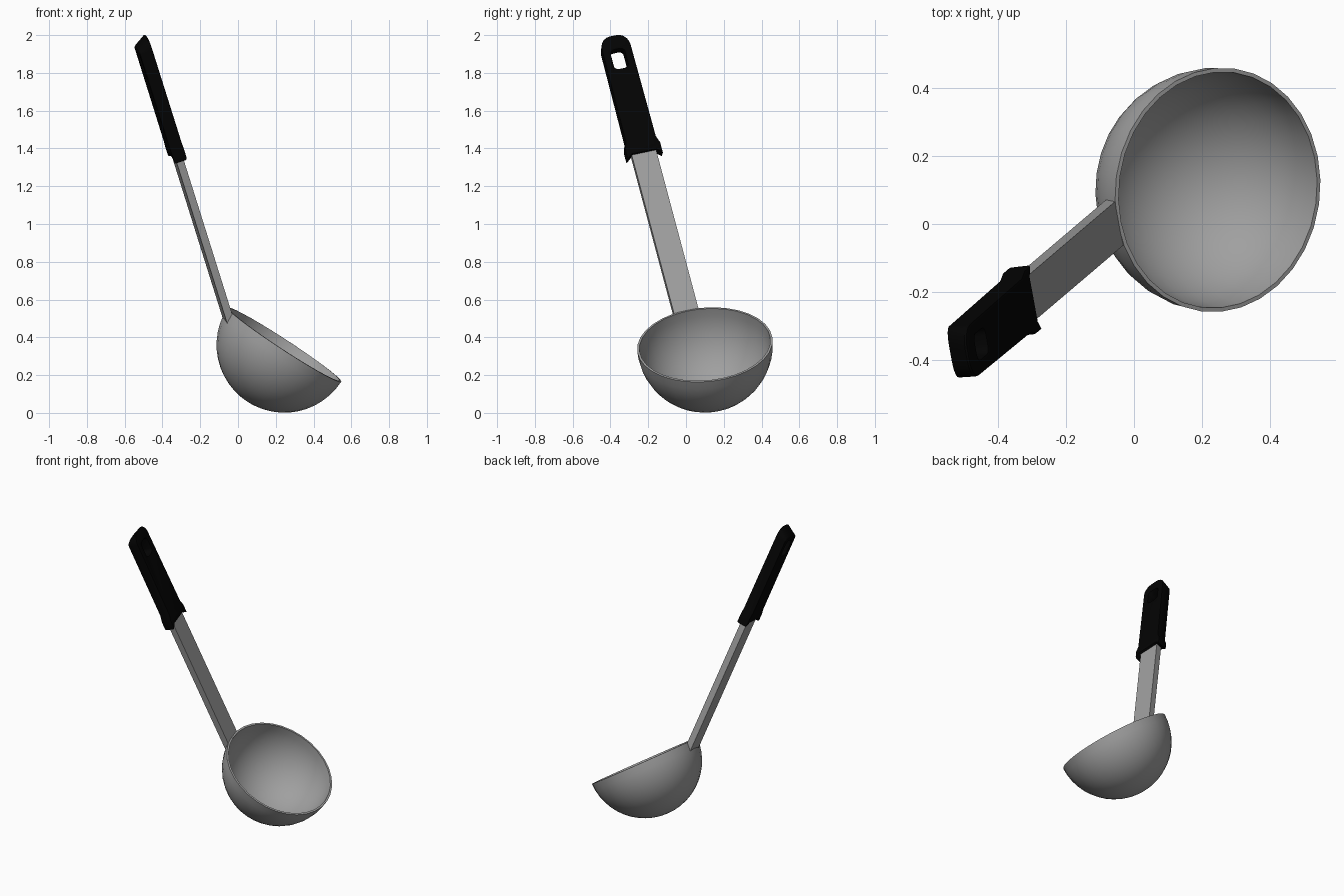
import bpy, bmesh, math
from mathutils import Vector, Matrix

if "Cube" in bpy.data.objects:
    bpy.data.objects.remove(bpy.data.objects["Cube"])

# Shared directions: bowl opening normal, handle axis, handle width, handle face
opening = Vector((0.545, -0.075, 0.835)).normalized()
axis = Vector((-0.314, -0.267, 1)).normalized()
width = axis.cross(opening).normalized()
face = width.cross(axis)
handle_frame = Matrix((width, axis, face)).transposed().to_4x4()
handle_frame.translation = (-0.05, 0.01, 0.493)


def material(name, value):
    mat = bpy.data.materials.new(name)
    mat.diffuse_color = (value, value, value, 1)
    mat.use_nodes = True
    mat.node_tree.nodes["Principled BSDF"].inputs["Base Color"].default_value = mat.diffuse_color
    return mat


black = material("black_plastic", 0.001)
steel = material("dark_steel", 0.35)


def finish(bm, name, matrix, mat):
    bmesh.ops.recalc_face_normals(bm, faces=bm.faces)
    me = bpy.data.meshes.new(name)
    bm.to_mesh(me)
    bm.free()
    me.materials.clear()
    me.materials.append(mat)
    ob = bpy.data.objects.new(name, me)
    bpy.context.collection.objects.link(ob)
    ob.matrix_world = matrix
    return ob


def smooth(ob, angle=40):
    bpy.ops.object.select_all(action='DESELECT')
    ob.select_set(True)
    bpy.context.view_layer.objects.active = ob
    bpy.ops.object.convert(target='MESH')
    bpy.ops.object.shade_smooth_by_angle(angle=math.radians(angle))


# Bowl: open half sphere with wall thickness and a crisp rim
bm = bmesh.new()
bmesh.ops.create_uvsphere(bm, u_segments=32, v_segments=24, radius=0.36)
bmesh.ops.delete(bm, geom=[v for v in bm.verts if v.co.z > 0.001], context='VERTS')
turn = opening.to_track_quat('Z', 'Y').to_matrix().to_4x4()
bowl = finish(bm, "bowl", Matrix.Translation((0.246, 0.1, 0.361)) @ turn, steel)
shell = bowl.modifiers.new("wall", 'SOLIDIFY')
shell.thickness = 0.012
shell.offset = -1
smooth(bowl)

# Shaft: flat bar, lower end slanted to meet the bowl wall
bm = bmesh.new()
bmesh.ops.create_cube(bm, size=1)
for v in bm.verts:
    x, y, z = v.co
    low = 0.04 if z > 0 else 0.0
    v.co = (x * 0.134, 1.0 if y > 0 else low, z * 0.04)
finish(bm, "shaft", handle_frame, steel)

# Grip: rounded outline with a flared collar and a hanging slot
cu = bpy.data.curves.new("grip", 'CURVE')
cu.dimensions = '2D'
cu.fill_mode = 'BOTH'
BEVEL = 0.008
cu.extrude = 0.036 - BEVEL
cu.bevel_depth = BEVEL
cu.bevel_resolution = 1
cu.offset = -BEVEL


def add_loop(points):
    sp = cu.splines.new('POLY')
    sp.points.add(len(points) - 1)
    for p, (x, y) in zip(sp.points, points):
        p.co = (x, y, 0, 1)
    sp.use_cyclic_u = True


def arc(cx, cy, rx, ry, a0, a1, n):
    return [(cx + rx * math.cos(math.radians(a0 + (a1 - a0) * i / n)),
             cy + ry * math.sin(math.radians(a0 + (a1 - a0) * i / n))) for i in range(n + 1)]


half = [(0.066, 0.951), (0.097, 0.926), (0.097, 0.985), (0.083, 1.025)]
half += arc(0.019, 1.55, 0.06, 0.066, 0, 90, 5)
add_loop(half + [(-x, y) for x, y in reversed(half)])
slot = arc(0.012, 1.517, 0.026, 0.02, 0, 90, 4)
slot += [(-x, y) for x, y in reversed(slot)]
slot += [(x, 2.966 - y) for x, y in reversed(slot)]
add_loop(slot[::-1])
tmp = bpy.data.objects.new("grip_outline", cu)
bpy.context.collection.objects.link(tmp)
bpy.context.view_layer.update()
me = bpy.data.meshes.new_from_object(tmp.evaluated_get(bpy.context.evaluated_depsgraph_get()))
bpy.data.objects.remove(tmp)
bm = bmesh.new()
bm.from_mesh(me)
bmesh.ops.remove_doubles(bm, verts=bm.verts, dist=0.0002)
# Slope the tip towards the back
for v in bm.verts:
    if v.co.y > 1.545:
        v.co.y -= 0.75 * max(0, 0.022 - v.co.z) * (v.co.y - 1.545) / 0.07
grip = finish(bm, "grip", handle_frame, black)
smooth(grip)
